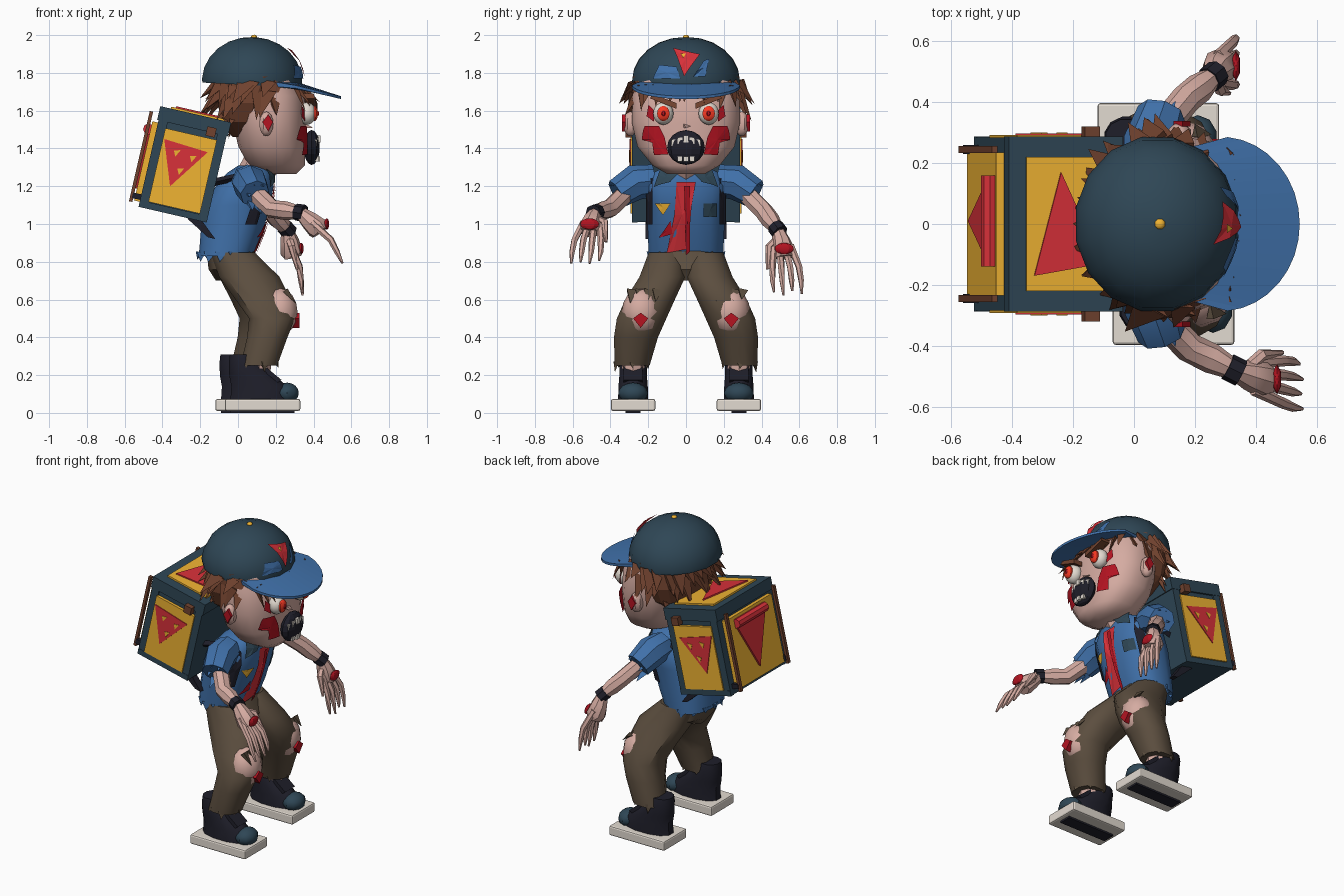
import bpy, math, random
from mathutils import Vector, Matrix
from mathutils.bvhtree import BVHTree

if "Cube" in bpy.data.objects:
    bpy.data.objects.remove(bpy.data.objects["Cube"])

random.seed(4)
RGB = dict(teal=(50, 72, 86), blue=(66, 112, 168), yellow=(240, 178, 54), red=(215, 52, 60),
           blood=(178, 26, 38), skin=(212, 170, 160), brown=(112, 68, 50), pants=(92, 79, 65),
           dark=(36, 36, 46), white=(226, 218, 208), glow=(250, 60, 40))
MATS = {}
for k, c in RGB.items():
    MATS[k] = bpy.data.materials.new(k)
    MATS[k].diffuse_color = (*[(v / 255) ** 2.2 for v in c], 1)


def mesh(name, verts, faces, col, smooth=0, M=None):
    me = bpy.data.meshes.new(name)
    me.from_pydata([tuple(M @ Vector(v)) if M else tuple(v) for v in verts], [], faces)
    me.materials.append(MATS[col])
    ob = bpy.data.objects.new(name, me)
    bpy.context.collection.objects.link(ob)
    if smooth:
        bpy.ops.object.select_all(action='DESELECT')
        ob.select_set(True)
        bpy.context.view_layer.objects.active = ob
        bpy.ops.object.shade_smooth_by_angle(angle=math.radians(smooth))
    return ob


def skin_rings(name, rings, col, smooth, M=None):
    n = len(rings[0])
    faces = [(i * n + j, i * n + (j + 1) % n, (i + 1) * n + (j + 1) % n, (i + 1) * n + j)
             for i in range(len(rings) - 1) for j in range(n)]
    faces += [tuple(reversed(range(n))), tuple(range((len(rings) - 1) * n, len(rings) * n))]
    return mesh(name, [v for r in rings for v in r], faces, col, smooth, M)


def loft(name, rows, col, n=12, p=2.0, smooth=40, M=None):
    """horizontal superellipse rings, rows of x, y, z, rx, ry"""
    def se(t):
        return math.copysign(abs(t) ** (2 / p), t)
    A = [2 * math.pi * (j + .5) / n for j in range(n)]
    return skin_rings(name, [[(x + rx * se(math.cos(a)), y + ry * se(math.sin(a)), z) for a in A]
                             for x, y, z, rx, ry in rows], col, smooth, M)


def tube(name, pts, radii, col, n=8, smooth=40):
    pts, rings = [Vector(p) for p in pts], []
    for i, p in enumerate(pts):
        q = (pts[min(i + 1, len(pts) - 1)] - pts[max(i - 1, 0)]).to_track_quat('Z', 'Y')
        rings.append([p + q @ Vector((radii[i] * math.cos(a), radii[i] * math.sin(a), 0))
                      for a in [2 * math.pi * j / n for j in range(n)]])
    return skin_rings(name, rings, col, smooth)


def ball(name, c, r, col, n=12, smooth=40):
    T = [math.pi * (k / 8 - .5) for k in range(9)]
    return loft(name, [(c[0], c[1], c[2] + r[2] * math.sin(t), r[0] * max(math.cos(t), .03),
                        r[1] * max(math.cos(t), .03)) for t in T], col, n, 2, smooth)


def box(name, c, s, col, M=None, bevel=0):
    v = [(c[0] + s[0] * i / 2, c[1] + s[1] * j / 2, c[2] + s[2] * k / 2)
         for k in (-1, 1) for i, j in ((-1, -1), (1, -1), (1, 1), (-1, 1))]
    ob = skin_rings(name, [v[:4], v[4:]], col, 0, M)
    if bevel:
        b = ob.modifiers.new('bevel', 'BEVEL')
        b.width, b.segments = bevel, 2
    return ob


def plate(name, pts, off, col, M=None):
    return skin_rings(name, [pts, [Vector(p) + Vector(off) for p in pts]], col, 0, M)


def shards(name, items, col):
    """many three-sided spikes in one mesh: base, tip, width"""
    V, F = [], []
    for base, tip, w in items:
        b, t = Vector(base), Vector(tip)
        q, k = (t - b).to_track_quat('Z', 'Y'), len(V)
        V += [b + q @ Vector((w * math.cos(a), w * .5 * math.sin(a), 0)) for a in (0, 2.1, 4.2)] + [t]
        F += [(k, k + 1, k + 3), (k + 1, k + 2, k + 3), (k + 2, k, k + 3), (k + 2, k + 1, k)]
    return mesh(name, V, F, col)


def decal(name, target, pts, col, lift=.008):
    """patch drawn in y, z and projected from the front onto a part"""
    me = target.data
    tree = BVHTree.FromPolygons([v.co for v in me.vertices], [tuple(f.vertices) for f in me.polygons])
    P = [Vector((0, *a)).lerp(Vector((0, *b)), t / 3) for a, b in zip(pts, pts[1:] + pts[:1]) for t in range(3)]
    P.append(sum(P, Vector()) / len(P))
    V = []
    for p in P:
        hit = tree.ray_cast(Vector((3, p.y, p.z)), Vector((-1, 0, 0)))
        if not hit[0]:
            hit = tree.find_nearest(Vector((.2, p.y, p.z)))
        V.append(hit[0] + hit[1] * lift)
    n = len(V) - 1
    return mesh(name, V, [(i, (i + 1) % n, n) for i in range(n)], col)


def R(a, b):
    return random.uniform(a, b)


# head, ears, neck
head = loft('head', [(.23, 0, 1.265, .08, .1), (.205, 0, 1.31, .15, .18), (.18, 0, 1.41, .18, .26),
                     (.165, 0, 1.54, .195, .29), (.15, 0, 1.68, .205, .285), (.12, 0, 1.79, .18, .25)],
            'skin', 20, 2.4, 50)
tube('neck', [(.06, 0, 1.22), (.15, 0, 1.36)], [.09, .1], 'skin')
for s in (-1, 1):
    ball('ear', (.15, s * .295, 1.53), (.04, .04, .065), 'skin', 8)
    plate('ear_wound', [(.13, s * .32, 1.54), (.16, s * .32, 1.58), (.185, s * .32, 1.54), (.16, s * .32, 1.49)],
          (0, s * .018, 0), 'blood')
    # eyes, brows, face wounds
    ball('eyeball', (.365, s * .12, 1.585), (.05, .056, .06), 'white')
    ball('iris', (.405, s * .12, 1.585), (.02, .036, .04), 'glow', 8)
    ball('pupil', (.422, s * .12, 1.585), (.008, .012, .014), 'blood', 6)
    plate('eyebrow', [(.36, s * .05, 1.61), (.35, s * .19, 1.665), (.34, s * .18, 1.69), (.36, s * .05, 1.64)],
          (.06, 0, 0), 'brown')
    decal('cheek_wound', head, [(s * .11, 1.46), (s * .14, 1.52), (s * .21, 1.52), (s * .22, 1.45),
                                (s * .17, 1.43), (s * .16, 1.37), (s * .09, 1.37)], 'blood', .02)
    decal('eye_wound', head, [(s * .16, 1.6), (s * .19, 1.63), (s * .2, 1.57), (s * .16, 1.54)], 'blood', .02)
ball('mouth', (.39, 0, 1.405), (.045, .1, .092), 'dark', 10, 0)
for i in range(5):
    y = -.064 + i * .032
    box('upper_tooth', (.42 - abs(y) * .3, y, 1.45 - abs(y) * .3), (.035, .026, .035), 'white')
    if i % 4:
        box('lower_tooth', (.42 - abs(y) * .3, y, 1.345), (.03, .024, .026), 'white')
shards('nose', [((.35, 0, 1.52), (.4, 0, 1.51), .03)], 'skin')

# hair
loft('hair_shell', [(.05, 0, 1.46, .08, .15), (.03, 0, 1.54, .12, .25), (.05, 0, 1.64, .16, .292),
                    (.09, 0, 1.78, .2, .285)], 'brown', 16, 2.2, 0)
spikes = []
for z0, drop, out, lo in ((1.75, .1, .08, 42), (1.7, .12, .07, 55), (1.61, .13, .05, 120)):
    for d in range(lo, 360 - lo, 14):
        a = math.radians(d + R(-5, 5))
        rx, ry = (.2, .27) if z0 > 1.65 else (.15, .25)
        k = out * R(.6, 1.3)
        b = Vector((.1 + rx * math.cos(a), ry * math.sin(a), z0))
        spikes.append((b, b + Vector((k * math.cos(a) - R(0, .05), k * math.sin(a), -drop * R(.6, 1.3))), R(.05, .075)))
for i in range(13):
    y = -.24 + i * .04
    b = Vector((.34 - abs(y) * .15, y, 1.73))
    spikes.append((b, b + Vector((R(.03, .1), R(-.03, .03), -R(.05, .09) - abs(y) * .2)), .035))
shards('hair_spikes', spikes, 'brown')

# cap with button, brim and front patch
T = Matrix.Translation((.075, 0, 1.755)) @ Matrix.Rotation(math.radians(3), 4, 'Y')
cap = loft('cap_dome', [(0, 0, -.02, .268, .288)] +
           [(0, 0, .235 * math.sin(t), .268 * math.cos(t) + .003, .288 * math.cos(t) + .003)
            for t in [math.radians(15 * k) for k in range(7)]], 'teal', 16, 2, 40, T)
ball('cap_button', (.085, 0, 1.99), (.018, .018, .012), 'yellow', 8)
brim, N = [], 16
for k in range(N + 1):
    a = math.radians(-85 + 170 * k / N)
    x, y = .285 + .26 * math.cos(a), .287 * math.sin(a)
    xi, yi = .16 + .14 * math.cos(a), .25 * math.sin(a)
    brim.append([(x, y, 1.745 - .24 * (x - .26)), (xi, yi, 1.755),
                 (xi, yi, 1.73), (x, y, 1.73 - .24 * (x - .26))])
skin_rings('cap_brim', brim, 'blue', 0)
decal('cap_panel', cap, [(-.17, 1.77), (-.14, 1.84), (-.05, 1.83), (-.03, 1.77)], 'blue')
decal('cap_side_panel', cap, [(.04, 1.78), (.09, 1.86), (.12, 1.87), (.1, 1.78)], 'blue')
decal('cap_triangle', cap, [(-.065, 1.92), (.07, 1.89), (-.01, 1.78)], 'red', .016)
decal('cap_spot', cap, [(-.03, 1.89), (0, 1.89), (-.015, 1.865)], 'yellow', .022)

# torso, shirt details
torso = loft('shirt', [(-.065, 0, .83, .145, .2), (-.035, 0, .95, .165, .205), (0, 0, 1.1, .175, .21),
                       (.035, 0, 1.2, .155, .225), (.06, 0, 1.27, .12, .18), (.08, 0, 1.31, .08, .1)],
             'blue', 16, 2.6, 40)
decal('shirt_front', torso, [(-.05, 1.22), (.05, 1.22), (.03, 1.1), (.01, .87), (-.1, .85), (-.06, 1.05)], 'red')
decal('tie', torso, [(-.01, 1.2), (.02, 1.2), (.02, .86), (0, .84)], 'blood', .014)
decal('pocket', torso, [(.09, 1.11), (.16, 1.11), (.16, 1.04), (.09, 1.04)], 'teal')
decal('chest_triangle', torso, [(-.16, 1.11), (-.08, 1.11), (-.12, 1.05)], 'yellow')
decal('shirt_tear', torso, [(-.14, .93), (-.08, 1.02), (-.07, .95)], 'blood')
for s in (-1, 1):
    decal('collar', torso, [(s * .03, 1.28), (s * .13, 1.28), (s * .16, 1.2), (s * .08, 1.22)], 'teal', .016)
    decal('front_strap', torso, [(s * .17, 1.24), (s * .2, 1.22), (s * .2, 1.0), (s * .17, 1.0)], 'dark', .012)
    tube('pack_strap', [(-.13, s * .18, 1.22), (.0, s * .18, 1.25), (.1, s * .2, 1.2)], [.02] * 3, 'dark', 4, 0)
    plate('hip_strap', [(-.27, s * .17, 1.03), (-.2, s * .17, 1.03), (-.12, s * .17, .92), (-.16, s * .17, .93)],
          (0, s * .045, 0), 'dark')

# arms with sleeve, wristband and hand
for s, elbow, wrist, palm, tip in ((-1, (.18, -.405, 1.08), (.33, -.48, 1.06), (.42, -.51, .98), (.555, -.535, .79)),
                                   (1, (.17, .41, 1.07), (.26, .485, .97), (.285, .52, .85), (.34, .54, .63))):
    tube('sleeve', [(.05, s * .17, 1.23), (.06, s * .27, 1.22), (.09, s * .365, 1.16)], [.085, .095, .08], 'blue', 8)
    tube('arm', [(.08, s * .3, 1.18), elbow, Vector(elbow).lerp(Vector(wrist), .5), wrist],
         [.05, .05, .05, .034], 'skin')
    e, w, p, t = map(Vector, (elbow, wrist, palm, tip))
    d = (w - e).normalized() * .025
    tube('wristband', [w - d, w + d], [.045, .045], 'dark')
    tube('palm', [w, w.lerp(p, .5), p, p.lerp(t, .12)], [.033, .05, .06, .05], 'skin')
    ball('hand_wound', p + Vector((.05, 0, .02)), (.015, .05, .03), 'blood', 6, 0)
    for k in range(4):
        o = Vector((0, (k - 1.5) * .036, 0))
        tube('finger', [w.lerp(p, .7) + o * .8, p.lerp(t, .4) + o * 1.3 + Vector((.018, 0, .012)),
                        p.lerp(t, .7) + o * 1.4 + Vector((.01, 0, .005)),
                        p.lerp(t, R(.9, 1.05)) + o * 1.35], [.02, .018, .015, .006], 'skin', 6)
    tube('thumb', [w.lerp(p, .3), p + Vector((0, -s * .08, .03)), p.lerp(t, .5) + Vector((0, -s * .1, .02))],
         [.022, .02, .008], 'skin', 6)
    shards('sleeve_tatters', [((.09 + .04 * math.cos(a), s * .345, 1.165 + .07 * math.sin(a)),
                               (.11 + .05 * math.cos(a), s * .405, 1.13 + .08 * math.sin(a)), .03)
                              for a in range(6)], 'blue')

# legs, knees, shoes
loft('pelvis', [(.0, 0, .7, .12, .06), (-.01, 0, .76, .15, .19), (-.04, 0, .86, .13, .185)], 'pants', 12, 2.5)
for s in (-1, 1):
    o = -.025 * s
    loft('trouser_leg', [(-.03, s * .1, .85, .12, .1), (.06, s * .125, .72, .165, .125),
                         (.12 + o * .5, s * .19, .6, .15, .135), (.155 + o, s * .235, .5, .125, .135),
                         (.13 + o, s * .265, .4, .11, .12), (.085 + o, s * .285, .25, .1, .095)], 'pants', 12, 2.3)
    ball('knee', (.195 + o, s * .235, .535), (.1, .105, .125), 'skin', 10)
    plate('knee_wound', [(.25 + o, s * .2, .5), (.25 + o, s * .24, .53), (.25 + o, s * .28, .5), (.25 + o, s * .24, .45)],
          (.05, 0, 0), 'blood')
    shards('knee_tatters', [((.225 + o, s * (.16 + k * .045), .65), (.28 + o, s * (.16 + k * .045), R(.58, .6)), .035)
                            for k in range(4)], 'pants')
    shards('hem_tatters', [((.085 + o + .092 * math.cos(a), s * .285 + .085 * math.sin(a), .27),
                            (.085 + o + .105 * math.cos(a), s * .285 + .095 * math.sin(a), R(.21, .24)), .03)
                           for a in range(6)], 'pants')
    c, y = .105 + o, s * .28
    tube('ankle', [(c - .01, y, .34), (c - .02, y, .18)], [.06, .06], 'skin')
    box('sole', (c, y, .042), (.4, .235, .062), 'white', None, .01)
    box('sole_grip', (c, y, .008), (.34, .08, .016), 'dark')
    loft('shoe', [(c - .01, y, .07, .165, .082), (c - .015, y, .14, .155, .08), (c - .06, y, .2, .12, .075),
                  (c - .095, y, .27, .085, .075), (c - .105, y, .31, .07, .065)], 'dark', 12, 2.2)
    ball('toe_cap', (c + .13, y, .105), (.065, .078, .055), 'teal', 10)
    plate('shoe_tongue', [(c - .03, y - .05, .25), (c - .03, y + .05, .25), (c + .08, y + .05, .16), (c + .08, y - .05, .16)],
          (.02, 0, .015), 'dark')
shards('shirt_tatters', [((-.065 + .14 * math.cos(a), .19 * math.sin(a), .85),
                          (-.065 + .15 * math.cos(a), .2 * math.sin(a), R(.79, .82)), .045)
                         for a in [k * .45 for k in range(14)]], 'blue')

# delivery box on the back, tilted forward
B = Matrix.Translation((-.285, 0, 1.315)) @ Matrix.Rotation(math.radians(13), 4, 'Y')
box('pack_body', (0, 0, -.02), (.37, .55, .5), 'teal', B)
box('pack_lid', (0, 0, .235), (.385, .575, .075), 'teal', B)
box('pack_top_panel', (.01, 0, .276), (.29, .44, .014), 'yellow', B)
plate('pack_top_triangle', [(-.02, .17, .283), (-.11, -.17, .283), (.12, -.13, .283)], (0, 0, .008), 'red', B)
box('pack_back_panel', (-.2, 0, -.03), (.03, .47, .43), 'yellow', B)
plate('pack_back_triangle', [(-.215, -.14, .13), (-.215, .16, .13), (-.215, .01, -.18)], (-.012, 0, 0), 'red', B)
tube('pack_back_roll', [B @ Vector((-.225, -.14, .14)), B @ Vector((-.225, .16, .14))], [.03, .03], 'red', 8)
for s in (-1, 1):
    box('pack_side_panel', (.0, s * .28, -.035), (.28, .026, .4), 'yellow', B)
    plate('pack_side_triangle', [(-.133, s * .292, .108), (.107, s * .292, .091), (-.047, s * .292, -.129)],
          (0, s * .006, 0), 'red', B)
    for x, z in ((-.07, .06), (.02, .05), (-.03, -.03)):
        plate('pack_side_spot', [(x, s * .298, z), (x + .035, s * .298, z + .01), (x + .015, s * .298, z - .03)],
              (0, s * .003, 0), 'yellow', B)
    box('pack_back_rail', (-.232, s * .245, -.01), (.018, .022, .49), 'brown', B)
    box('pack_rail_mount', (-.205, s * .245, -.22), (.05, .03, .03), 'dark', B)
    box('pack_clip', (.1, s * .3, .2), (.05, .04, .05), 'brown', B)
    for x in (-.16, .16):
        box('pack_edge', (x, s * .27, -.02), (.05, .03, .5), 'teal', B)
    box('pack_lower_edge', (0, s * .272, -.255), (.37, .03, .035), 'teal', B)

for m in bpy.data.materials:
    if m.users and not m.is_grease_pencil:
        m.use_nodes = True
        m.node_tree.nodes["Principled BSDF"].inputs["Base Color"].default_value = m.diffuse_color
